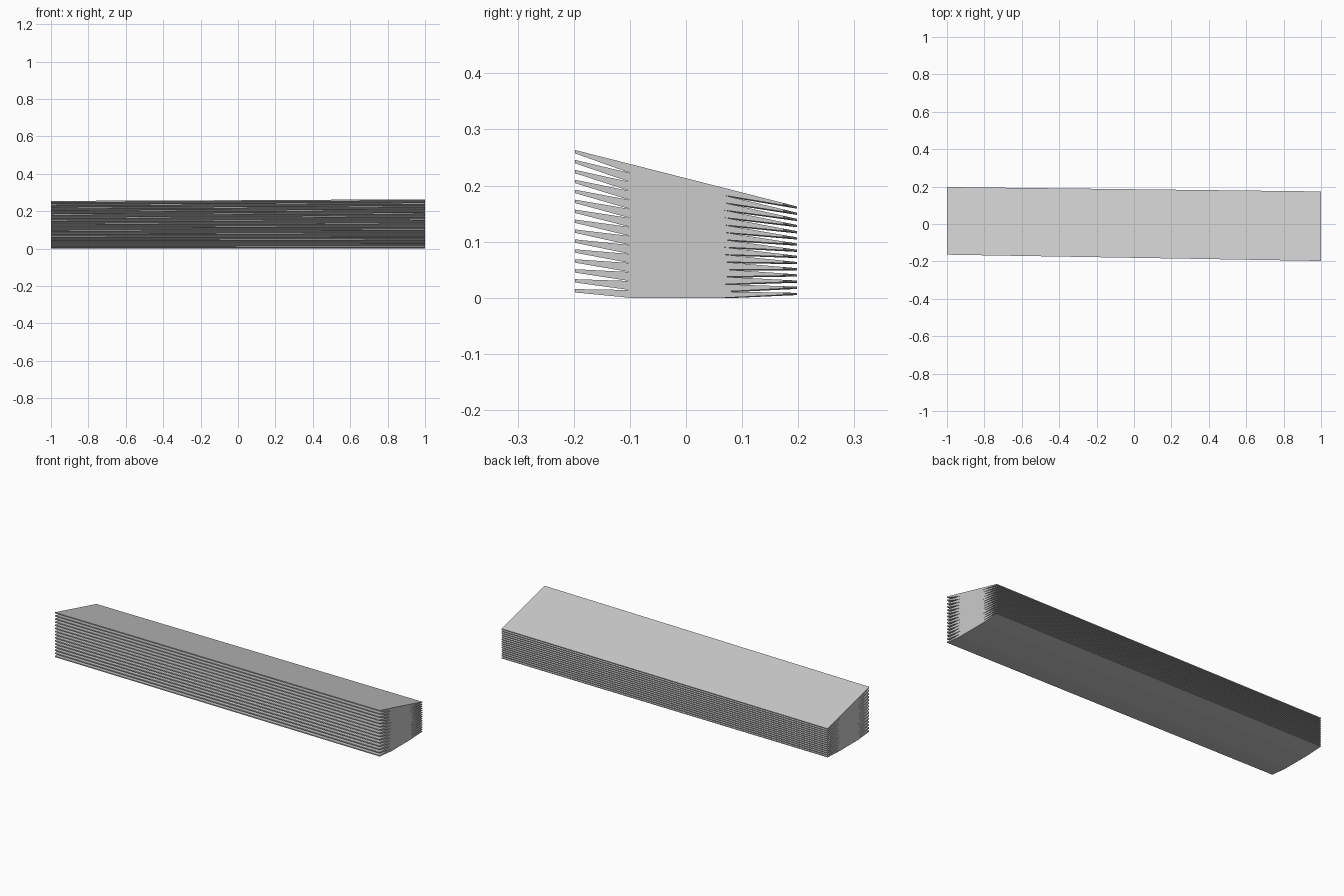
import bpy, bmesh

if "Cube" in bpy.data.objects:
    bpy.data.objects.remove(bpy.data.objects["Cube"])

LAYERS = 15
Y = 0.1975          # half depth of the whole stack
# outline at each end: front edge, front chamfer, back chamfer, back edge
ENDS = {-1.0: (-0.164, -0.066, 0.092, Y),
        1.0: (-Y, -0.10, 0.068, 0.174)}


def top_z(k, y):
    """Height of the tilted top plane of layer k (the ground for k < 0)."""
    if k < 0:
        return 0.0
    front = 0.0155 + 0.0177 * k
    back = 0.0088 + 0.0110 * k
    return front + (back - front) * (y + Y) / (2 * Y)


def add_plank(k):
    bm = bmesh.new()
    rings = []
    for x, (f, cf, cb, b) in ENDS.items():
        profile = [(f, top_z(k, f)), (f, top_z(k, f) - 0.006),
                   (cf, top_z(k - 1, cf)), (cb, top_z(k - 1, cb)),
                   (b, top_z(k, b) - 0.004), (b, top_z(k, b))]
        rings.append([bm.verts.new((x, y, z)) for y, z in profile])
    left, right = rings
    n = len(left)
    for i in range(n):
        j = (i + 1) % n
        bm.faces.new((left[i], left[j], right[j], right[i]))
    bm.faces.new(left)
    bm.faces.new(right[::-1])
    bmesh.ops.recalc_face_normals(bm, faces=bm.faces)
    name = f"plank_{k + 1:02d}"
    mesh = bpy.data.meshes.new(name)
    bm.to_mesh(mesh)
    bm.free()
    bpy.context.collection.objects.link(bpy.data.objects.new(name, mesh))


# stack of thin planks with chamfered undersides, fanning out to the front
for k in range(LAYERS):
    add_plank(k)
